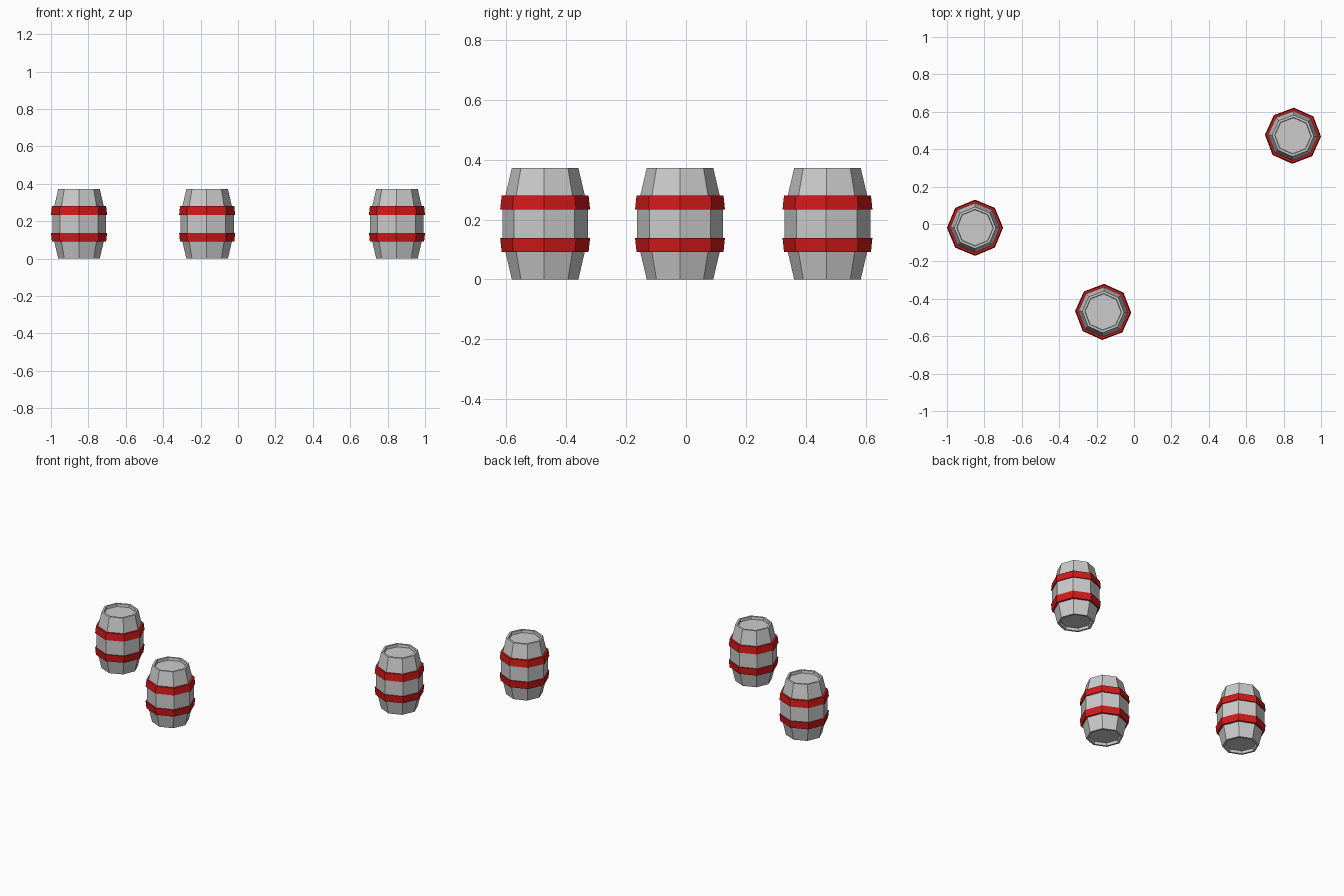
import bpy, bmesh
from math import cos, sin, radians, tau

if "Cube" in bpy.data.objects:
    bpy.data.objects.remove(bpy.data.objects["Cube"])

SIDES = 8

red = bpy.data.materials.new("red_paint")
red.diffuse_color = (0.65, 0.01, 0.01, 1)
red.use_nodes = True
red.node_tree.nodes["Principled BSDF"].inputs["Base Color"].default_value = red.diffuse_color


def lathe(name, profile, loc, rot, closed=False, mat=None):
    """Spin a (radius, z) profile into an eight-sided solid."""
    bm = bmesh.new()
    rings = [[bm.verts.new((r * cos(tau * i / SIDES), r * sin(tau * i / SIDES), z))
              for i in range(SIDES)] for r, z in profile]
    pairs = list(zip(rings, rings[1:]))
    if closed:
        pairs.append((rings[-1], rings[0]))
    else:
        bm.faces.new(rings[0])
        bm.faces.new(rings[-1])
    for a, b in pairs:
        for i in range(SIDES):
            j = (i + 1) % SIDES
            bm.faces.new((a[i], a[j], b[j], b[i]))
    bmesh.ops.recalc_face_normals(bm, faces=bm.faces)
    mesh = bpy.data.meshes.new(name)
    bm.to_mesh(mesh)
    bm.free()
    if mat:
        mesh.materials.append(mat)
    obj = bpy.data.objects.new(name, mesh)
    obj.location = loc
    obj.rotation_euler.z = radians(rot)
    bpy.context.collection.objects.link(obj)
    return obj


H = 0.372
# Staves with a recessed lid at each end
half = [(0.096, 0.018), (0.098, 0.0), (0.111, 0.0), (0.143, 0.137)]
body = half + [(r, H - z) for r, z in reversed(half)]
# Hoop hugging the taper, wider towards the belly
lower_hoop = [(0.131, 0.092), (0.145, 0.092), (0.150, 0.138), (0.141, 0.138)]
upper_hoop = [(r, H - z) for r, z in lower_hoop]

barrels = [(-0.85, -0.02, 0), (-0.165, -0.47, -1.7), (0.85, 0.472, -1.7)]
for n, (x, y, rot) in enumerate(barrels, 1):
    loc = (x, y, 0)
    lathe(f"barrel_body_{n}", body, loc, rot)
    lathe(f"lower_hoop_{n}", lower_hoop, loc, rot, True, red)
    lathe(f"upper_hoop_{n}", upper_hoop, loc, rot, True, red)
